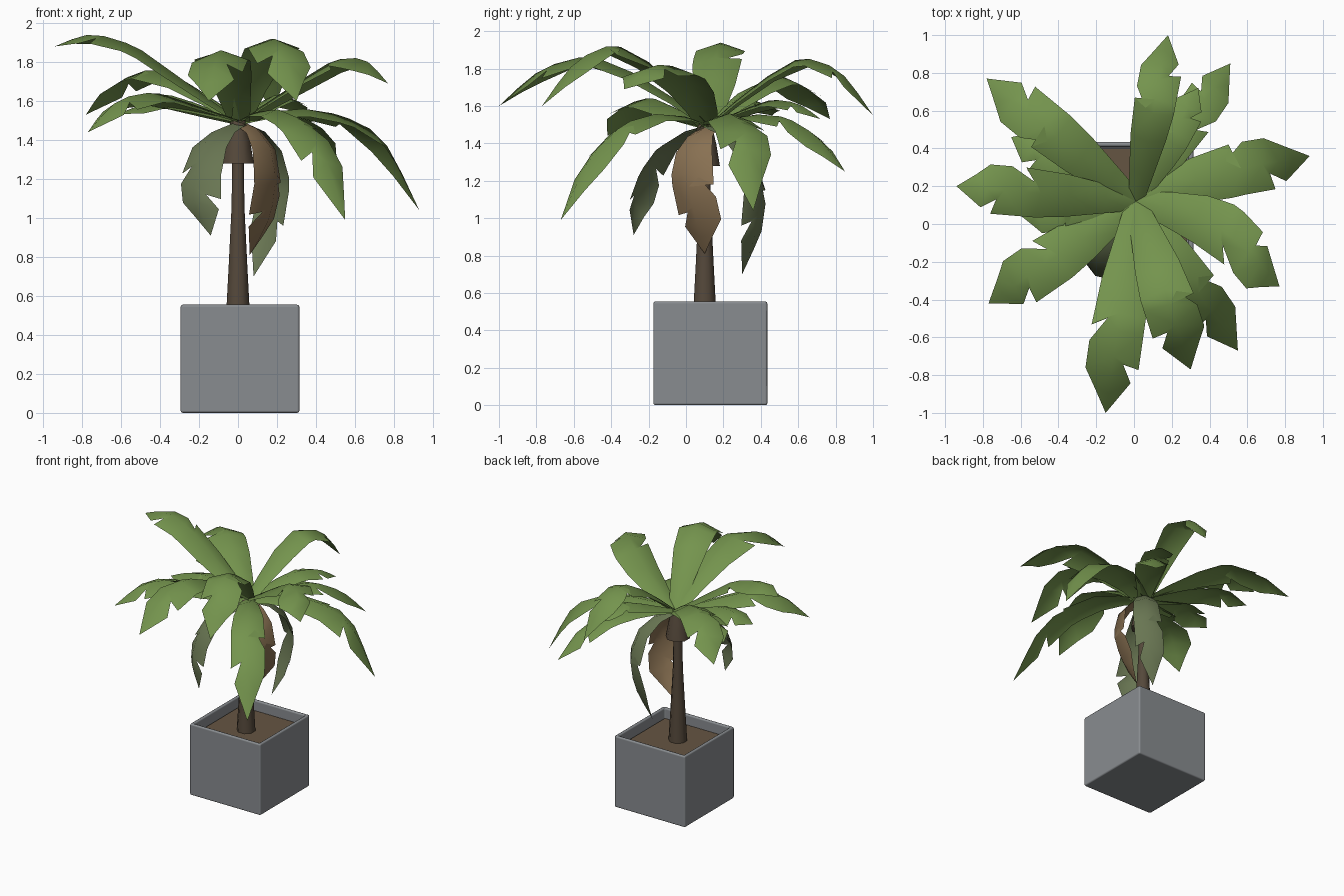
import bpy, bmesh, math
from mathutils import Vector

if "Cube" in bpy.data.objects:
    bpy.data.objects.remove(bpy.data.objects["Cube"])


def material(name, rgb):
    m = bpy.data.materials.new(name)
    m.diffuse_color = (*rgb, 1)
    m.use_nodes = True
    m.node_tree.nodes["Principled BSDF"].inputs["Base Color"].default_value = m.diffuse_color
    return m


GREEN = material("leaf_green", (0.175, 0.295, 0.075))
DULL = material("wilting_green", (0.14, 0.18, 0.085))
BROWN = material("dry_leaf_brown", (0.25, 0.165, 0.085))
BARK = material("bark", (0.09, 0.065, 0.043))
SOIL = material("soil", (0.13, 0.09, 0.055))
GREY = material("pot_grey", (0.25, 0.265, 0.28))


def finish(name, bm, mat, smooth=None):
    me = bpy.data.meshes.new(name)
    bm.to_mesh(me)
    bm.free()
    ob = bpy.data.objects.new(name, me)
    bpy.context.collection.objects.link(ob)
    me.materials.append(mat)
    if smooth:
        bpy.ops.object.select_all(action='DESELECT')
        ob.select_set(True)
        bpy.context.view_layer.objects.active = ob
        bpy.ops.object.shade_smooth_by_angle(angle=math.radians(smooth))
    return ob


def box(bm, lo, hi):
    bmesh.ops.create_cube(bm, size=1)
    for v in bm.verts:
        v.co = Vector([(lo[i] + hi[i]) / 2 + v.co[i] * (hi[i] - lo[i]) for i in range(3)])


# Square pot with hollow top
bm = bmesh.new()
box(bm, (-0.295, -0.175, 0), (0.315, 0.435, 0.555))
top = max(bm.faces, key=lambda f: f.calc_center_median().z)
bmesh.ops.inset_region(bm, faces=[top], thickness=0.037)
ret = bmesh.ops.extrude_face_region(bm, geom=[top])
bmesh.ops.translate(bm, vec=(0, 0, -0.1), verts=[g for g in ret["geom"] if isinstance(g, bmesh.types.BMVert)])
if top.is_valid:
    bmesh.ops.delete(bm, geom=[top], context='FACES_ONLY')
bmesh.ops.recalc_face_normals(bm, faces=bm.faces)
pot = finish("pot", bm, GREY, 50)
bev = pot.modifiers.new("soft_edges", 'BEVEL')
bev.width = 0.012
bev.segments = 2
bev.harden_normals = True

# Soil
bm = bmesh.new()
box(bm, (-0.26, -0.14, 0.46), (0.28, 0.40, 0.48))
finish("soil", bm, SOIL)


def loft(name, rings, sides, mat):
    """Rings of (z, radius) around the trunk axis joined into a tube."""
    bm = bmesh.new()
    angles = [2 * math.pi * (i + 0.5) / sides for i in range(sides)]
    loops = [[bm.verts.new((r * math.cos(a), 0.1 + r * math.sin(a), z)) for a in angles] for z, r in rings]
    for a, b in zip(loops, loops[1:]):
        for i in range(sides):
            j = (i + 1) % sides
            bm.faces.new((a[i], a[j], b[j], b[i]))
    bm.faces.new(loops[-1])
    bm.faces.new(loops[0][::-1])
    return finish(name, bm, mat, 50)


# Trunk and the sheath under the crown
loft("trunk", [(0.47, 0.068), (0.75, 0.052), (1.05, 0.036), (1.4, 0.03)], 8, BARK)
loft("crown_sheath", [(1.28, 0.088), (1.40, 0.066), (1.5, 0.04)], 8, BARK)

# Leaf outline: a smooth blade whose two edges are torn once each
MID = [0, .15, .33, .48, .56, .68, .78, .88, 1]


def blade(t):
    return 0.38 + 0.62 * min(t / 0.42, 1) if t < 0.78 else (1 - t) / 0.22


def edge_profile(tear):
    """Stations and widths along one edge, with a narrow notch cut back at index tear."""
    prof = [[t, blade(t)] for t in MID]
    prof[tear - 1][0] += 0.07
    prof[tear] = [MID[tear] - 0.06, 0.4]
    t = MID[tear + 1] - 0.05
    prof[tear + 1] = [t, blade(t)]
    return prof


def curve_point(pts, t):
    """Catmull-Rom curve through the path points."""
    n = len(pts) - 1
    i = min(int(t * n), n - 1)
    u = t * n - i
    b, c = pts[i], pts[i + 1]
    a = pts[i - 1] if i else b * 2 - c
    d = pts[i + 2] if i + 2 <= n else c * 2 - b
    return 0.5 * (2 * b + (c - a) * u + (2 * a - 5 * b + 4 * c - d) * u * u + (3 * b - a - 3 * c + d) * u ** 3)


def leaf(name, path, width, mat, flip):
    pts = [Vector(p) for p in path]
    out = pts[2] - pts[0]
    side = Vector((out.y, -out.x, 0)).normalized()
    bm = bmesh.new()

    def edge_vert(t, w, s):
        tan = curve_point(pts, min(t + .02, 1)) - curve_point(pts, max(t - .02, 0))
        up = side.cross(tan).normalized()
        return bm.verts.new(curve_point(pts, t) + width * w * (side * s - up * 0.35))

    mid = [bm.verts.new(curve_point(pts, t)) for t in MID]
    for s, tear in ((-1, 6 if flip else 4), (1, 4 if flip else 6)):
        e = [edge_vert(t, w, s) for t, w in edge_profile(tear)[:-1]] + [mid[-1]]
        for i in range(len(MID) - 1):
            q = [mid[i], e[i], e[i + 1], mid[i + 1]]
            if e[i + 1] is mid[i + 1]:
                q = q[:3]
            bm.faces.new(q if s > 0 else q[::-1])
    bmesh.ops.triangulate(bm, faces=bm.faces)
    finish(name, bm, mat, 45)


# Living leaves: half width, sideways bow, tip, and the three heights the arch passes on its way out
START = Vector((0.01, 0.12, 1.5))
GREEN_LEAVES = [
    ("back", .11, 0, (.18, 1.0, 1.55), (1.70, 1.85, 1.78)),
    ("front_long", .14, 0, (-.15, -1.0, 1.6), (1.72, 1.86, 1.79)),
    ("front", .14, 0, (.30, -.77, 1.6), (1.77, 1.92, 1.83)),
    ("left_high", .13, 0, (-.94, .2, 1.88), (1.68, 1.87, 1.94)),
    ("back_left", .13, 0, (-.78, .77, 1.53), (1.66, 1.76, 1.69)),
    ("left_low", .12, 0, (-.65, .46, 1.55), (1.57, 1.63, 1.62)),
    ("left_side", .12, 0, (-.62, .06, 1.53), (1.55, 1.60, 1.58)),
    ("front_left", .14, 0, (-.77, -.42, 1.44), (1.57, 1.64, 1.60)),
    ("right", .14, .03, (.93, .36, 1.04), (1.56, 1.53, 1.40)),
    ("front_right_high", .15, .10, (.77, -.33, 1.69), (1.66, 1.80, 1.81)),
    ("front_right_low", .12, 0, (.55, -.67, .99), (1.56, 1.51, 1.32)),
    ("back_right_low", .11, 0, (.51, .85, 1.25), (1.55, 1.54, 1.43)),
    ("back_right", .10, 0, (.34, .72, 1.53), (1.57, 1.63, 1.61)),
]
for k, (name, w, bow, tip, heights) in enumerate(GREEN_LEAVES):
    path = [START]
    across = Vector((START.y - tip[1], tip[0] - START.x, 0)).normalized()
    for f, z in zip((.27, .55, .8), heights):
        p = START.lerp(Vector(tip), f) + across * bow * math.sin(math.pi * f)
        p.z = z
        path.append(p)
    leaf("leaf_" + name, path + [tip], w, GREEN, k % 2)

# Wilted leaves hanging beside the trunk
leaf("dry_leaf", [START, (.14, .04, 1.42), (.19, .01, 1.22), (.16, .05, 1.0), (.06, .1, .81)], .13, BROWN, 0)
leaf("wilted_leaf_left", [START, (-.13, -.08, 1.43), (-.2, -.2, 1.28), (-.21, -.27, 1.1), (-.14, -.28, .91)],
     .12, DULL, 1)
leaf("wilted_leaf_back", [START, (.14, .29, 1.42), (.2, .39, 1.2), (.17, .38, .95), (.08, .3, .7)], .1, DULL, 0)
